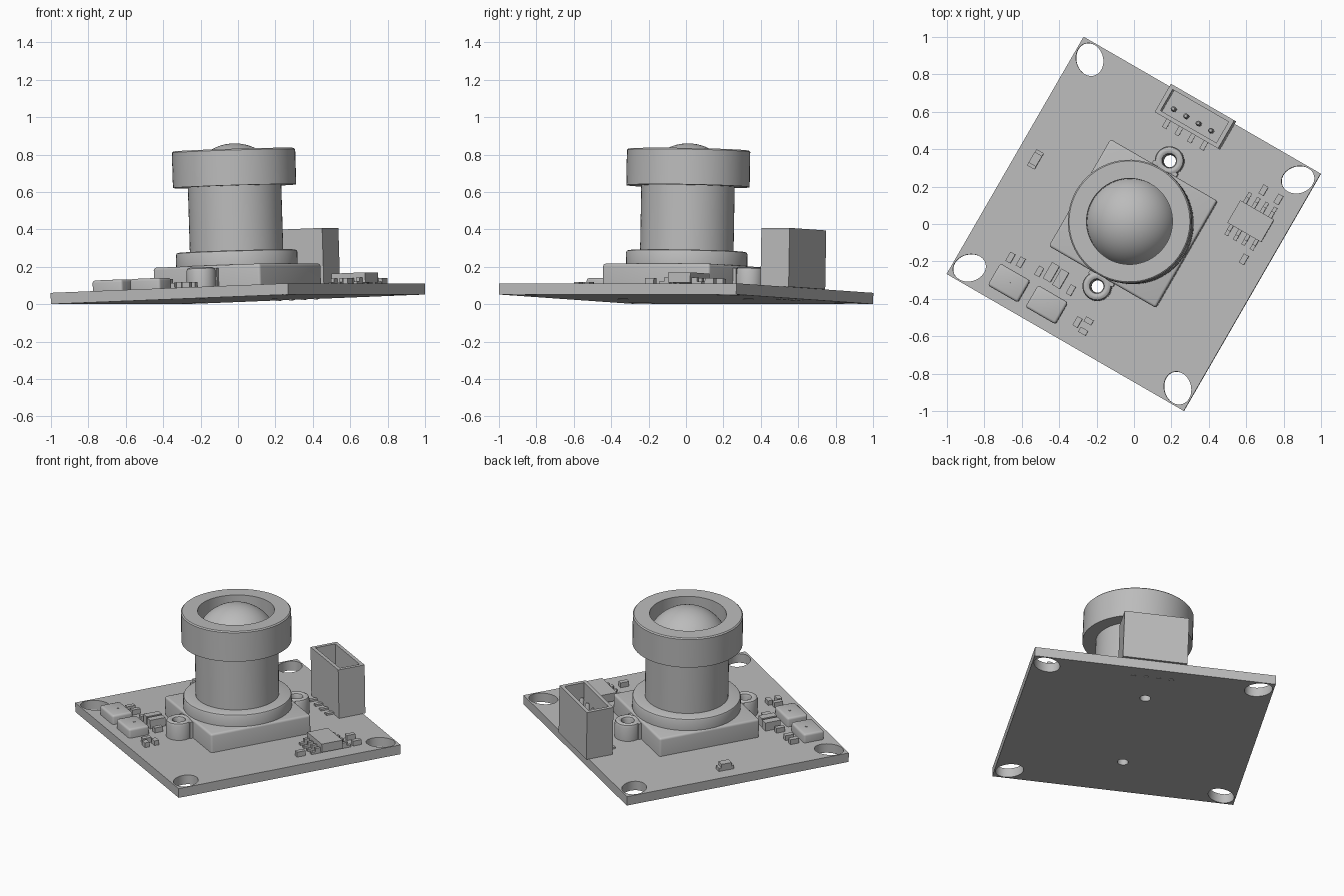
import bpy, bmesh, math
from mathutils import Matrix

cube = bpy.data.objects.get("Cube")
if cube:
    bpy.data.objects.remove(cube)

grey = bpy.data.materials.new("plain_grey")
grey.use_nodes = True
grey.diffuse_color = (0.5, 0.5, 0.5, 1)
grey.node_tree.nodes["Principled BSDF"].inputs["Base Color"].default_value = (0.5, 0.5, 0.5, 1)

# The whole assembly is turned on the ground and tilted slightly
PLACE = (Matrix.Translation((0, 0, 0.026)) @ Matrix.Rotation(math.radians(-30), 4, 'Z')
         @ Matrix.Rotation(math.radians(-2), 4, 'Y'))
TOP = 0.06       # top face of the board
HALF = 0.7325    # half the board side


def finish(name, bm, smooth=False):
    bmesh.ops.recalc_face_normals(bm, faces=bm.faces)
    mesh = bpy.data.meshes.new(name)
    bm.to_mesh(mesh)
    bm.free()
    mesh.materials.append(grey)
    obj = bpy.data.objects.new(name, mesh)
    bpy.context.collection.objects.link(obj)
    obj.matrix_world = PLACE
    if smooth:
        activate(obj)
        bpy.ops.object.shade_smooth_by_angle(angle=math.radians(35))
    return obj


def activate(obj):
    bpy.ops.object.select_all(action='DESELECT')
    obj.select_set(True)
    bpy.context.view_layer.objects.active = obj


def box(name, u, v, w, d, z0, z1, round_top=0):
    """Box centred on u, v; optionally rounded on all but its bottom edges."""
    bm = bmesh.new()
    bmesh.ops.create_cube(bm, size=1, matrix=Matrix.Translation((u, v, (z0 + z1) / 2))
                          @ Matrix.Diagonal((w, d, z1 - z0, 1)))
    if round_top:
        edges = [e for e in bm.edges if any(p.co.z > z1 - 1e-4 for p in e.verts)]
        bmesh.ops.bevel(bm, geom=edges, offset=round_top, segments=3,
                        profile=0.5, affect='EDGES')
    return finish(name, bm, bool(round_top))


def lathe(name, profile, u=0, v=0, steps=64):
    """Spin a radius/height profile about the upright axis at u, v."""
    bm = bmesh.new()
    pts = [bm.verts.new((u + r, v, z)) for r, z in profile]
    edges = [bm.edges.new(pair) for pair in zip(pts, pts[1:])]
    bmesh.ops.spin(bm, geom=pts + edges, cent=(u, v, 0), axis=(0, 0, 1),
                   angle=math.tau, steps=steps, use_merge=True)
    bmesh.ops.remove_doubles(bm, verts=bm.verts, dist=1e-5)
    return finish(name, bm, True)


def cut(target, cutter):
    cutter.hide_render = True
    mod = target.modifiers.new("cut", 'BOOLEAN')
    mod.operation = 'DIFFERENCE'
    mod.solver = 'EXACT'
    mod.object = cutter
    activate(target)
    bpy.ops.object.modifier_apply(modifier=mod.name)
    bpy.data.objects.remove(cutter)


# Circuit board with oval corner holes and two screw holes
board = box("circuit_board", 0, 0, 2 * HALF, 2 * HALF, 0, TOP)
bm = bmesh.new()
for su in (-1, 1):
    for sv in (-1, 1):
        bmesh.ops.create_cone(
            bm, cap_ends=True, segments=40, radius1=1, radius2=1, depth=0.3,
            matrix=Matrix.Translation((0.643 * su, 0.643 * sv, 0))
            @ Matrix.Rotation(math.atan2(sv, su), 4, 'Z') @ Matrix.Diagonal((0.089, 0.072, 1, 1)))
LUG = 0.387
for s in (-1, 1):
    bmesh.ops.create_cone(bm, cap_ends=True, segments=24, radius1=0.033, radius2=0.033,
                          depth=0.3, matrix=Matrix.Translation((0, LUG * s, 0)))
cut(board, finish("hole_cutter", bm))
activate(board)
bpy.ops.object.shade_smooth_by_angle(angle=math.radians(35))

# Lens holder: square base with a screw lug on two sides
BASE = 0.18
box("holder_base", 0, 0, 0.66, 0.66, TOP, BASE, 0.014)
for s, side in ((1, "back"), (-1, "front")):
    lathe("screw_lug_" + side,
          [(0.035, TOP), (0.035, 0.15), (0.04, 0.164), (0.052, 0.17), (0.062, 0.17),
           (0.073, 0.164), (0.078, 0.15), (0.078, TOP), (0.035, TOP)], 0, LUG * s, 32)
    box("lug_neck_" + side, 0, 0.332 * s, 0.15, 0.036, TOP, 0.165)

# Lens barrel with flange, collar and domed glass
lathe("lens_flange", [(0.2, BASE), (0.325, BASE), (0.325, 0.245), (0.321, 0.253),
                      (0.313, 0.257), (0.2, 0.257)])
lathe("lens_barrel", [(0.25, 0.25), (0.25, 0.61)])
lathe("lens_collar", [(0.25, 0.605), (0.33, 0.605), (0.33, 0.793), (0.323, 0.8),
                      (0.23, 0.8), (0.23, 0.67)])
R = 0.25
arc = [math.radians(20 + 70 * i / 16) for i in range(17)]
lathe("lens_dome", [(R * math.cos(a), 0.584 + R * math.sin(a)) for a in arc])

# Plug socket: open box with four pins and solder tails
socket = box("plug_socket", 0.005, 0.661, 0.392, 0.174, TOP, 0.375)
cut(socket, box("socket_cutter", 0.005, 0.661, 0.345, 0.13, 0.12, 0.5))
for i in range(4):
    u = 0.077 * (i - 1.5)
    lathe(f"socket_pin_{i + 1}", [(0, -0.004), (0.014, -0.004), (0.014, 0.3),
                                  (0.008, 0.312), (0, 0.314)], u, 0.638, 12)
    box(f"solder_tail_{i + 1}", u, 0.555, 0.025, 0.06, TOP, TOP + 0.012)

# Two push buttons with a small centre dot
for i, u in enumerate((-0.418, -0.185)):
    box(f"push_button_{i + 1}", u, -0.607, 0.185, 0.135, TOP, TOP + 0.058, 0.014)
    box(f"button_dot_{i + 1}", u, -0.597, 0.012, 0.012, TOP + 0.05, TOP + 0.061)

# Chip with four leads on each long side
CU, CV = 0.537, 0.325
box("chip_body", CU, CV, 0.208, 0.138, TOP + 0.008, TOP + 0.062)
for s, side in ((1, "back"), (-1, "front")):
    for i in range(4):
        u = CU + 0.052 * (i - 1.5)
        box(f"chip_foot_{side}_{i + 1}", u, CV + s * 0.113, 0.02, 0.036, TOP, TOP + 0.014)
        box(f"chip_knee_{side}_{i + 1}", u, CV + s * 0.085, 0.02, 0.036, TOP, TOP + 0.035)

# Small surface parts, grouped by size: width, depth, height, places
for name, w, d, h, places in (
    ("small_resistor", 0.03, 0.055, 0.032,
     ((-0.48, -0.486), (-0.42, -0.48), (-0.31, -0.473), (-0.113, -0.475), (0.003, -0.605),
      (0.512, 0.503), (0.606, 0.5), (0.606, 0.13))),
    ("crosswise_resistor", 0.045, 0.03, 0.03, ((0.052, -0.57), (0.054, -0.633))),
    ("capacitor", 0.046, 0.1, 0.055, ((-0.251, -0.445), (-0.19, -0.45))),
    ("indicator_lamp", 0.045, 0.1, 0.022, ((-0.627, 0.036),)),
    ("lamp_lens", 0.045, 0.066, 0.045, ((-0.627, 0.036),)),
):
    for i, (u, v) in enumerate(places):
        box(f"{name}_{i + 1}", u, v, w, d, TOP, TOP + h)
